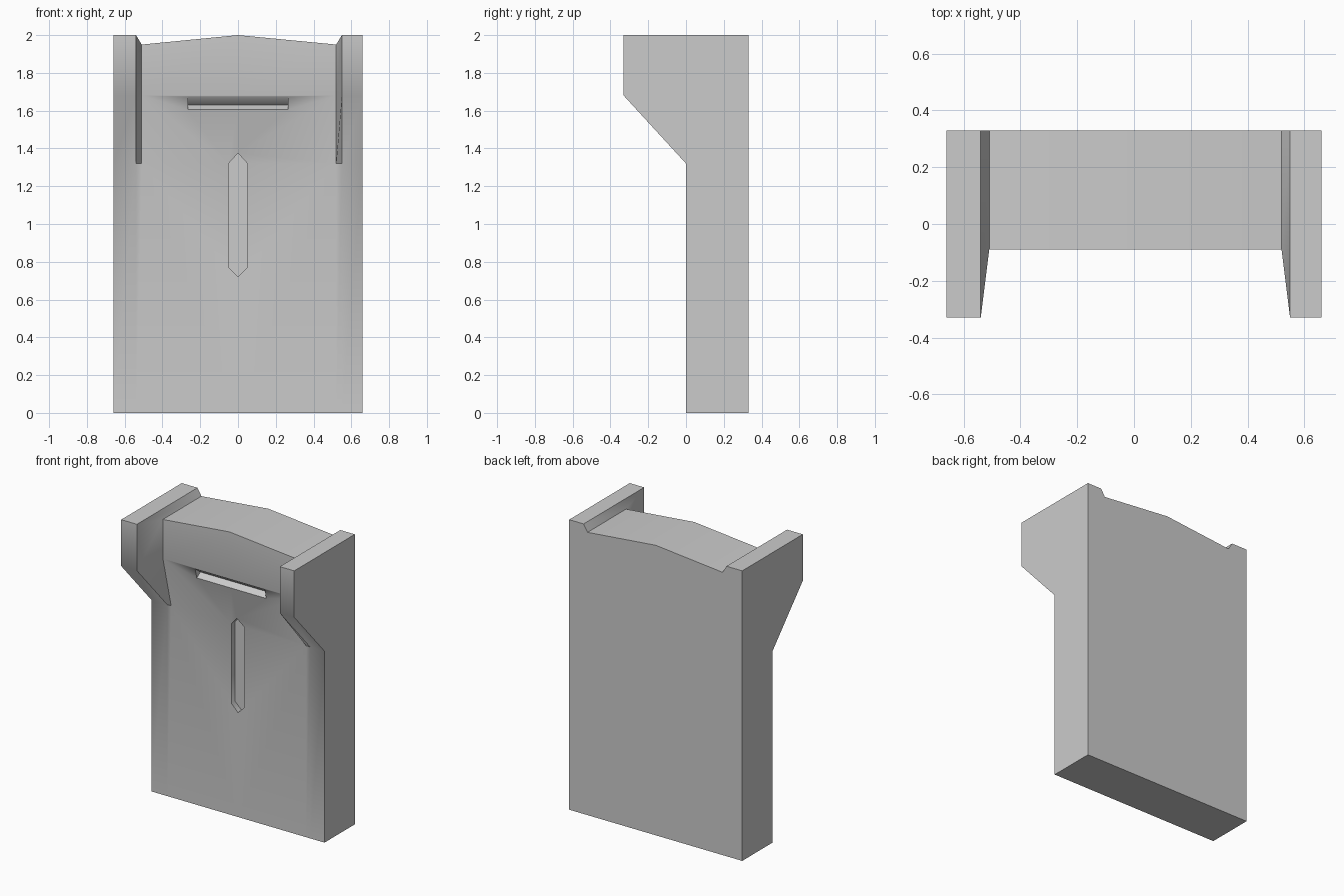
import bpy, bmesh, math

if "Cube" in bpy.data.objects:
    bpy.data.objects.remove(bpy.data.objects["Cube"])


def make_object(name, bm):
    bmesh.ops.recalc_face_normals(bm, faces=bm.faces)
    mesh = bpy.data.meshes.new(name)
    bm.to_mesh(mesh)
    bm.free()
    obj = bpy.data.objects.new(name, mesh)
    bpy.context.collection.objects.link(obj)
    return obj


def prism(name, points, offset):
    """Extrude a closed outline along an offset vector."""
    bm = bmesh.new()
    face = bm.faces.new([bm.verts.new(p) for p in points])
    new = bmesh.ops.extrude_face_region(bm, geom=[face])["geom"]
    bmesh.ops.translate(bm, vec=offset,
                        verts=[v for v in new if isinstance(v, bmesh.types.BMVert)])
    return make_object(name, bm)


def carve(target, cutter):
    mod = target.modifiers.new("carve", "BOOLEAN")
    mod.operation, mod.solver, mod.object = "DIFFERENCE", "EXACT", cutter
    bpy.context.view_layer.objects.active = target
    bpy.ops.object.modifier_apply(modifier=mod.name)
    bpy.data.objects.remove(cutter)


# Slab body: columns across the front (x, overhang y, top z), lofted through four levels
BACK = 0.33
columns = [(-0.66, -0.33, 2.0), (-0.54, -0.33, 2.0), (-0.51, -0.09, 1.95),
           (0, -0.09, 2.0),
           (0.52, -0.09, 1.95), (0.55, -0.33, 2.0), (0.66, -0.33, 2.0)]
bm = bmesh.new()
front, back = [], []
for x, y, top in columns:
    front.append([bm.verts.new(p) for p in
                  ((x, 0, 0), (x, 0, 1.32), (x, y, 1.68), (x, y, top))])
    back.append([bm.verts.new((x, BACK, z)) for z in (0, 1.32, 1.68, top)])

for i in range(len(columns) - 1):
    for side in (front, back):
        for j in range(3):
            bm.faces.new((side[i][j], side[i + 1][j], side[i + 1][j + 1], side[i][j + 1]))
    for j in (0, 3):
        bm.faces.new((front[i][j], front[i + 1][j], back[i + 1][j], back[i][j]))
for i in (0, -1):
    for j in range(3):
        bm.faces.new((front[i][j], front[i][j + 1], back[i][j + 1], back[i][j]))
body = make_object("slab_body", bm)

# Pointed vertical groove in the front
outline = [(0, 0.72), (0.05, 0.77), (0.05, 1.32), (0, 1.375), (-0.05, 1.32), (-0.05, 0.77)]
carve(body, prism("groove_cutter", [(x, -0.2, z) for x, z in outline], (0, 0.24, 0)))

# Horizontal wedge slot under the brow
wedge = [(-0.0895, 1.675), (-0.14, 1.69), (-0.14, 1.59), (-0.072, 1.605), (-0.03, 1.63)]
carve(body, prism("slot_cutter", [(-0.265, y, z) for y, z in wedge], (0.53, 0, 0)))

# Soft slopes, crisp corners
bpy.ops.object.select_all(action="DESELECT")
body.select_set(True)
bpy.context.view_layer.objects.active = body
bpy.ops.object.shade_smooth_by_angle(angle=math.radians(50))
